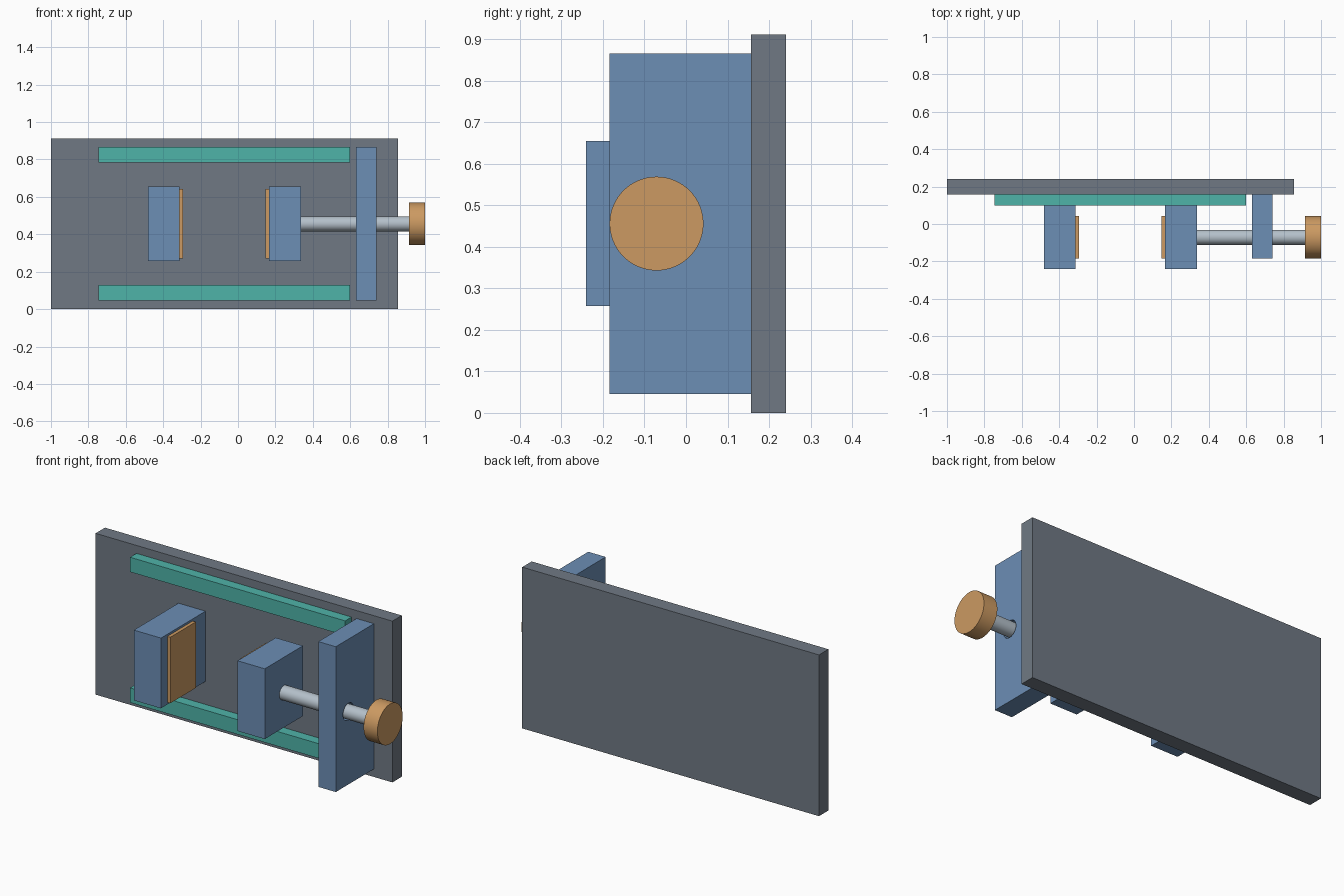
import bpy, math
from mathutils import Matrix

if "Cube" in bpy.data.objects:
    bpy.data.objects.remove(bpy.data.objects["Cube"])


def material(name, hex_code):
    def lin(c):
        return c / 12.92 if c <= 0.04045 else ((c + 0.055) / 1.055) ** 2.4
    m = bpy.data.materials.new(name)
    rgb = [lin(int(hex_code[i:i + 2], 16) / 255) for i in (0, 2, 4)]
    m.diffuse_color = (*rgb, 1)
    m.use_nodes = True
    m.node_tree.nodes["Principled BSDF"].inputs["Base Color"].default_value = m.diffuse_color
    return m


grey = material("plate grey", "707984")
blue = material("jaw blue", "6C8EB5")
teal = material("rail teal", "4FB3A9")
tan = material("pad tan", "CC9A62")
steel = material("screw steel", "B4C0CA")


def box(name, mat, x, y, z):
    """Box from (min, max) ranges on each axis."""
    bpy.ops.mesh.primitive_cube_add(size=1)
    ob = bpy.context.object
    ob.name = name
    centre = [(r[0] + r[1]) / 2 for r in (x, y, z)]
    size = [r[1] - r[0] for r in (x, y, z)]
    ob.data.transform(Matrix.Translation(centre) @ Matrix.Diagonal((*size, 1)))
    ob.data.materials.append(mat)
    return ob


AXIS_Y, AXIS_Z = -0.071, 0.456


def rod(name, mat, x0, x1, radius):
    """Smooth cylinder along x on the screw axis."""
    bpy.ops.mesh.primitive_cylinder_add(
        vertices=64, radius=radius, depth=x1 - x0,
        location=((x0 + x1) / 2, AXIS_Y, AXIS_Z), rotation=(0, math.pi / 2, 0))
    ob = bpy.context.object
    ob.name = name
    ob.data.materials.append(mat)
    bpy.ops.object.shade_smooth_by_angle()
    return ob


# Back plate and the two guide rails
box("back_plate", grey, (-1, 0.855), (0.157, 0.241), (0, 0.911))
for name, z in (("lower_rail", (0.045, 0.128)), ("upper_rail", (0.783, 0.866))):
    box(name, teal, (-0.745, 0.6), (0.1, 0.157), z)

# Fixed jaw on the plate, sliding jaw level with the rail faces
JAW_Z = (0.258, 0.655)
box("fixed_jaw", blue, (-0.482, -0.313), (-0.241, 0.157), JAW_Z)
box("sliding_jaw", blue, (0.166, 0.336), (-0.241, 0.1), JAW_Z)

# Jaw pads
for name, x in (("fixed_pad", (-0.313, -0.294)), ("sliding_pad", (0.146, 0.166))):
    box(name, tan, x, (-0.184, 0.043), (0.27, 0.643))

# Screw bracket with a clearance hole
bracket = box("screw_bracket", blue, (0.631, 0.74), (-0.184, 0.157), (0.045, 0.866))
cutter = rod("hole_cutter", blue, 0.55, 0.82, 0.048)
cutter.hide_render = True
cut = bracket.modifiers.new("hole", 'BOOLEAN')
cut.operation, cut.solver, cut.object = 'DIFFERENCE', 'EXACT', cutter
bpy.context.view_layer.objects.active = bracket
bpy.ops.object.modifier_apply(modifier=cut.name)
bpy.data.objects.remove(cutter)

# Screw and knob
rod("screw", steel, 0.336, 0.915, 0.04)
rod("knob", tan, 0.914, 1.0, 0.113)
